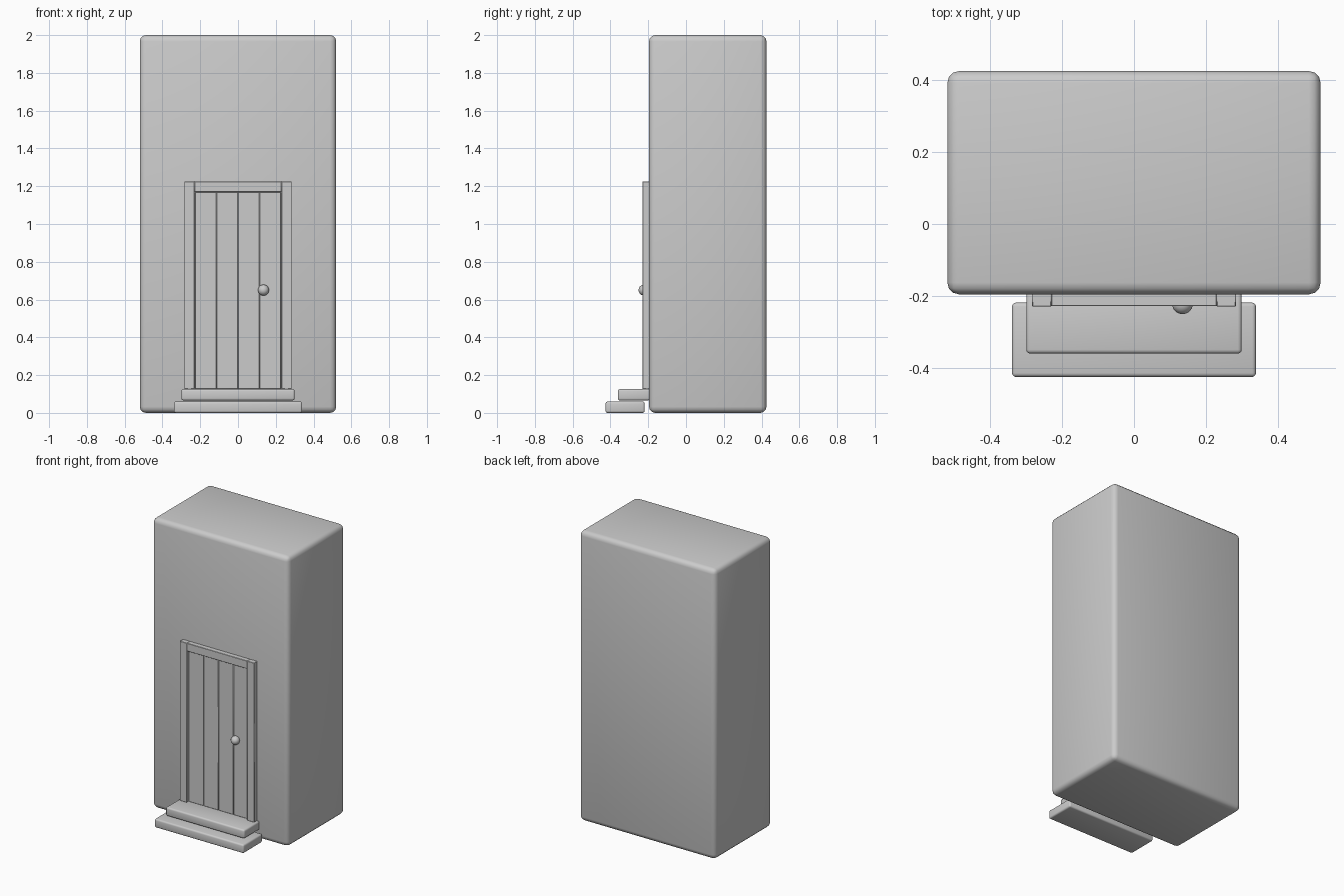
import bpy
import math

cube = bpy.data.objects.get("Cube")
if cube:
    bpy.data.objects.remove(cube, do_unlink=True)

grey = bpy.data.materials.new("plain grey")
grey.use_nodes = True
grey.diffuse_color = (0.6, 0.6, 0.6, 1)
grey.node_tree.nodes["Principled BSDF"].inputs["Base Color"].default_value = (0.6, 0.6, 0.6, 1)


def smooth(obj):
    bpy.ops.object.select_all(action='DESELECT')
    obj.select_set(True)
    bpy.context.view_layer.objects.active = obj
    bpy.ops.object.shade_smooth_by_angle(angle=math.radians(40))


def box(name, low, high, bevel, segments=3):
    """Rounded box between two opposite corners."""
    bpy.ops.mesh.primitive_cube_add(size=1)
    obj = bpy.context.object
    obj.name = name
    size = [b - a for a, b in zip(low, high)]
    middle = [(a + b) / 2 for a, b in zip(low, high)]
    for v in obj.data.vertices:
        v.co = [c * s for c, s in zip(v.co, size)]
    obj.location = middle
    obj.data.materials.append(grey)
    mod = obj.modifiers.new("rounded edges", 'BEVEL')
    mod.width = bevel
    mod.segments = segments
    bpy.ops.object.modifier_apply(modifier=mod.name)
    smooth(obj)
    return obj


# Tall wall block
box("wall_block", (-0.52, -0.196, 0), (0.52, 0.426, 2), 0.033)

# Two steps
box("lower_step", (-0.34, -0.426, 0), (0.34, -0.219, 0.06), 0.011)
box("upper_step", (-0.30, -0.361, 0.066), (0.30, -0.19, 0.126), 0.011)

# Door frame
for side, label in ((1, "left"), (-1, "right")):
    xs = sorted((side * 0.23, side * 0.284))
    box("door_post_" + label, (xs[0], -0.23, 0.126), (xs[1], -0.18, 1.225), 0.002, 1)
box("door_lintel", (-0.23, -0.229, 1.17), (0.23, -0.18, 1.225), 0.002, 1)

# Door planks
plank = 0.456 / 4
for i in range(4):
    x = -0.228 + i * plank
    box(f"door_plank_{i + 1}", (x + 0.0005, -0.212, 0.127), (x + plank - 0.0005, -0.18, 1.168), 0.002, 1)

# Round door knob
bpy.ops.mesh.primitive_uv_sphere_add(segments=24, ring_count=14, radius=0.029,
                                     location=(0.135, -0.222, 0.65))
knob = bpy.context.object
knob.name = "door_knob"
knob.data.materials.append(grey)
smooth(knob)
